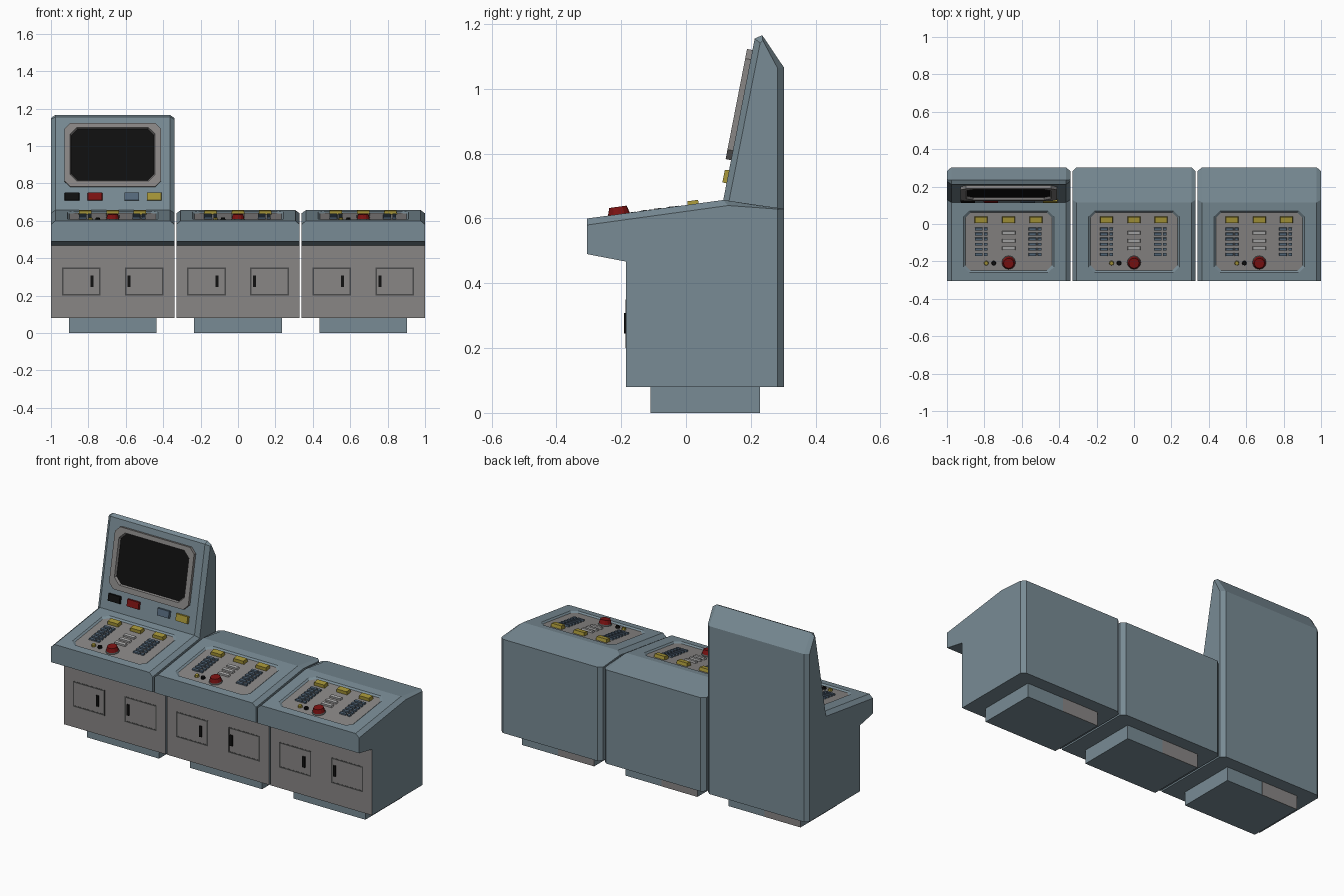
import bpy, bmesh, math
from mathutils import Matrix, Vector

if "Cube" in bpy.data.objects:
    bpy.data.objects.remove(bpy.data.objects["Cube"])

def mat(name, r, g, b):
    m = bpy.data.materials.new(name)
    m.diffuse_color = (r, g, b, 1)
    m.use_nodes = True
    m.node_tree.nodes["Principled BSDF"].inputs["Base Color"].default_value = m.diffuse_color
    return m

TEAL = mat("teal", 0.19, 0.26, 0.30)
GREY = mat("warm_grey", 0.25, 0.24, 0.235)
DARK = mat("groove_grey", 0.07, 0.07, 0.07)
BLACK = mat("black", 0.005, 0.005, 0.005)
RED = mat("red", 0.20, 0.006, 0.006)
YELLOW = mat("yellow", 0.38, 0.30, 0.04)
BLUE = mat("slate_blue", 0.09, 0.14, 0.20)
PALE = mat("pale_grey", 0.40, 0.40, 0.40)

def finish(bm, name, mats, matrix=Matrix()):
    bmesh.ops.recalc_face_normals(bm, faces=bm.faces)
    me = bpy.data.meshes.new(name)
    bm.to_mesh(me)
    bm.free()
    for m in mats:
        me.materials.append(m)
    ob = bpy.data.objects.new(name, me)
    ob.matrix_world = matrix
    bpy.context.collection.objects.link(ob)
    return ob

def box(name, x, y, z, m, matrix=Matrix(), taper=1.0):
    """Box from (min, max) ranges; taper shrinks the +z side."""
    bm = bmesh.new()
    bmesh.ops.create_cube(bm, size=1)
    for v in bm.verts:
        k = taper if v.co.z > 0 else 1
        v.co = Vector([(r[0] + r[1]) / 2 + c * (r[1] - r[0]) * s
                       for r, c, s in zip((x, y, z), v.co, (k, k, 1))])
    return finish(bm, name, [m], matrix)

def knob(name, x, y, r, z0, z1, m, matrix, sides=12):
    bm = bmesh.new()
    bmesh.ops.create_cone(bm, cap_ends=True, segments=sides, radius1=r, radius2=r * 0.8,
                          depth=z1 - z0, matrix=Matrix.Translation((x, y, (z0 + z1) / 2)))
    return finish(bm, name, [m], matrix)

def octagon(x0, x1, y0, y1, c, z):
    return [Vector(p + (z,)) for p in (
        (x0 + c, y0), (x1 - c, y0), (x1, y0 + c), (x1, y1 - c),
        (x1 - c, y1), (x0 + c, y1), (x0, y1 - c), (x0, y0 + c))]

def loft(bm, loops):
    rings = [[bm.verts.new(p) for p in lp] for lp in loops]
    for a, b in zip(rings, rings[1:]):
        for i in range(len(a)):
            j = (i + 1) % len(a)
            bm.faces.new((a[i], a[j], b[j], b[i]))
    return rings

# Side profiles (y, z): full middle section and chamfered outer section
BASE_IN = [(0.303, 0.08), (-0.185, 0.08), (-0.185, 0.467), (-0.305, 0.49), (-0.305, 0.60), (0.115, 0.657)]
BASE_OUT = [(0.282, 0.08), (-0.185, 0.08), (-0.185, 0.467), (-0.305, 0.49), (-0.305, 0.58), (0.13, 0.64)]
LOW_IN, LOW_OUT = BASE_IN + [(0.303, 0.630)], BASE_OUT + [(0.282, 0.629)]
TALL_IN = BASE_IN + [(0.212, 1.155), (0.235, 1.166), (0.303, 1.065)]
TALL_OUT = BASE_OUT + [(0.229, 1.142), (0.237, 1.150), (0.282, 1.065)]

DESK_A = math.atan2(0.057, 0.42)
TOWER_A = math.atan2(0.498, 0.097)
DESK = Matrix.Translation((0, -0.305, 0.60)) @ Matrix.Rotation(DESK_A, 4, 'X')
TOWER = Matrix.Translation((0, 0.115, 0.657)) @ Matrix.Rotation(TOWER_A, 4, 'X')
FLOOR = -0.008

def du(y):
    return (y + 0.305) / math.cos(DESK_A)

def tu(z):
    return (z - 0.657) / math.sin(TOWER_A)

def cabinet_body(name, inner, outer, place):
    bm = bmesh.new()
    sections = [(-0.33, outer), (-0.307, inner), (0.307, inner), (0.33, outer)]
    rings = loft(bm, [[(x, y, z) for y, z in prof] for x, prof in sections])
    bm.faces.new(rings[0])
    bm.faces.new(rings[-1])
    # grey door front
    for f in bm.faces:
        if all(abs(v.co.y + 0.185) < 1e-4 for v in f.verts):
            f.material_index = 1
    # recessed control tray let into the sloping desk
    l, r = rings[1], rings[2]
    q = [l[4], r[4], r[5], l[5]]
    bmesh.ops.delete(bm, geom=[bm.faces.get(q)], context='FACES_ONLY')
    rim, tray = loft(bm, [[DESK @ p for p in octagon(-0.242, 0.242, du(-0.26), du(0.07), 0.03, 0)],
                          [DESK @ p for p in octagon(-0.232, 0.232, du(-0.25), du(0.06), 0.028, FLOOR)]])
    for i in range(4):
        a, b = rim[2 * i], rim[2 * i + 1]
        bm.faces.new((q[i], q[(i + 1) % 4], b, a))
        bm.faces.new((q[(i + 1) % 4], rim[(2 * i + 2) % 8], b))
    bm.faces.new(tray).material_index = 1
    finish(bm, name, [TEAL, GREY], place)

def door(side, place):
    # engraved door outline
    x0, x1 = sorted((side * 0.065, side * 0.272))
    bm = bmesh.new()
    w = 0.008
    rects = [((x0 + i, -y, 0.2 + i), (x1 - i, -y, 0.2 + i), (x1 - i, -y, 0.35 - i), (x0 + i, -y, 0.35 - i))
             for i, y in ((0, 0.185), (0, 0.186), (w, 0.186), (w, 0.185))]
    loft(bm, rects)
    finish(bm, "door_outline", [DARK], place)
    hx = -0.111 if side < 0 else 0.088
    box("door_handle", (hx - 0.008, hx + 0.008), (-0.192, -0.184), (0.245, 0.308), BLACK, place)

def controls(place):
    m = place @ DESK
    def key(name, x, y, w, d, top, colour):
        box(name, (x - w / 2, x + w / 2), (du(y) - d / 2, du(y) + d / 2), (FLOOR, top), colour, m, 0.92)
    for x in (-0.147, 0, 0.145):
        key("yellow_key", x, 0.022, 0.07, 0.036, 0.011, YELLOW)
    for i in range(6):
        y = -0.028 - i * 0.027
        for x, w in ((-0.16, 0.042), (-0.122, 0.02), (0.127, 0.042), (0.165, 0.02)):
            key("small_key", x, y, w, 0.015, 0.001, BLUE)
    for y in (-0.048, -0.09, -0.13):
        key("pale_key", 0, y, 0.072, 0.02, 0.002, PALE)
    knob("red_knob_collar", 0, du(-0.207), 0.037, FLOOR, 0.003, DARK, m)
    knob("red_knob", 0, du(-0.207), 0.034, 0, 0.023, RED, m)
    knob("black_stud", -0.08, du(-0.21), 0.013, FLOOR, 0.004, BLACK, m, 8)
    knob("yellow_stud", -0.12, du(-0.21), 0.013, FLOOR, 0.004, YELLOW, m, 8)

def monitor(place):
    m = place @ TOWER
    # raised bezel with a sunken screen
    z0, z1, s0, s1 = tu(0.78), tu(1.12), tu(0.81), tu(1.095)
    bm = bmesh.new()
    rings = loft(bm, [octagon(-0.257, 0.257, z0, z1, 0.03, -0.002),
                      octagon(-0.257, 0.257, z0, z1, 0.03, 0.017),
                      octagon(-0.227, 0.227, s0, s1, 0.035, 0.017),
                      octagon(-0.222, 0.222, s0 + 0.005, s1 - 0.005, 0.035, 0.004)])
    bm.faces.new(rings[-1]).material_index = 1
    finish(bm, "screen_bezel", [GREY, BLACK], m)
    for x, c in ((-0.218, BLACK), (-0.095, RED), (0.102, BLUE), (0.222, YELLOW)):
        box("monitor_button", (x - 0.04, x + 0.04), (tu(0.708), tu(0.749)), (-0.002, 0.013), c, m, 0.94)

for i, cx in enumerate((-0.67, 0, 0.67)):
    place = Matrix.Translation((cx, 0, 0))
    tall = i == 0
    cabinet_body("monitor_cabinet" if tall else "low_cabinet",
                 TALL_IN if tall else LOW_IN, TALL_OUT if tall else LOW_OUT, place)
    box("plinth", (-0.234, 0.234), (-0.11, 0.228), (0, 0.08), TEAL, place)
    box("plinth_back_plate", (-0.234, 0), (0.227, 0.229), (0, 0.08), GREY, place)
    for side in (-1, 1):
        door(side, place)
    controls(place)
    if tall:
        monitor(place)
